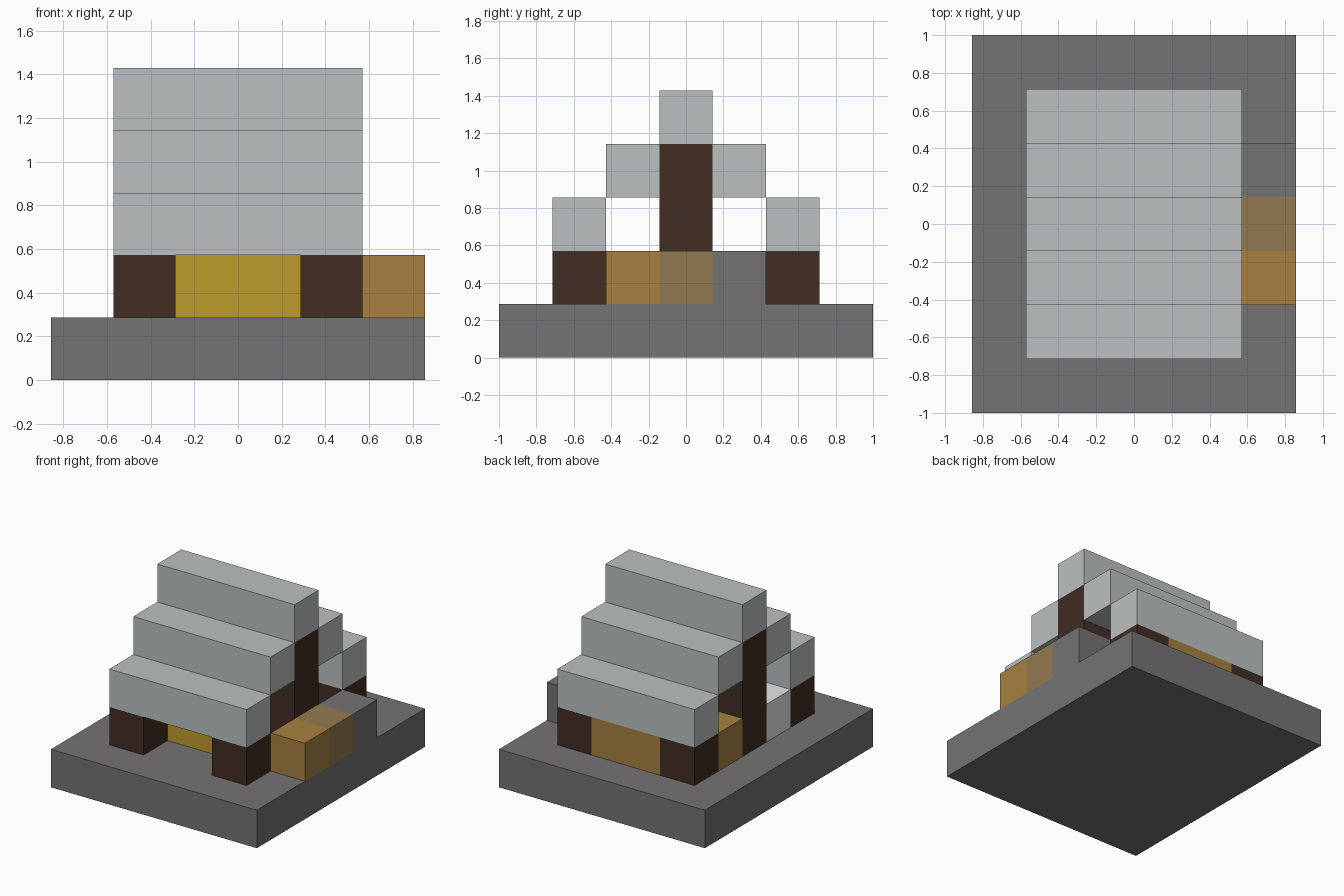
import bpy
import bmesh
from mathutils import Vector

cube = bpy.data.objects.get("Cube")
if cube:
    bpy.data.objects.remove(cube, do_unlink=True)

U = 2 / 7                       # edge of one block
ORIGIN = Vector((-3, -3.5, 0))  # grid corner, in blocks


def linear(c):
    c /= 255
    return c / 12.92 if c <= 0.04045 else ((c + 0.055) / 1.055) ** 2.4


def material(name, *rgb):
    colour = (*[linear(c) for c in rgb], 1)
    m = bpy.data.materials.new(name)
    m.use_nodes = True
    m.diffuse_color = colour
    bsdf = m.node_tree.nodes["Principled BSDF"]
    bsdf.inputs["Base Color"].default_value = colour
    bsdf.inputs["Roughness"].default_value = 0.9
    return m


stone = material("dark stone", 117, 115, 116)
roof = material("pale roof", 188, 192, 192)
log = material("dark timber", 66, 45, 36)
plank = material("orange plank", 168, 128, 65)
tan = material("dull tan", 146, 122, 80)
straw = material("yellow straw", 190, 155, 44)
white = material("off white", 240, 243, 243)


def block(name, mat, cell, size=(1, 1, 1)):
    """Box whose low corner is a grid cell and whose size is in blocks."""
    bm = bmesh.new()
    bmesh.ops.create_cube(bm, size=1)
    size = Vector(size)
    centre = ORIGIN + Vector(cell) + size / 2
    for v in bm.verts:
        v.co = (v.co * size + centre) * U
    mesh = bpy.data.meshes.new(name)
    bm.to_mesh(mesh)
    bm.free()
    mesh.materials.append(mat)
    obj = bpy.data.objects.new(name, mesh)
    bpy.context.collection.objects.link(obj)


# Ground slab
block("base_slab", stone, (0, 0, 0), (6, 7, 1))

# Corner posts and tall gable posts
for side, x in (("right", 1), ("left", 4)):
    block(f"front_{side}_post", log, (x, 1, 1))
    block(f"back_{side}_post", log, (x, 5, 1))
    block(f"{side}_gable_post", log, (x, 3, 1), (1, 1, 3))

# Stepped roof beams
for step in range(2):
    block(f"front_roof_step_{step}", roof, (1, 1 + step, 2 + step), (4, 1, 1))
    block(f"back_roof_step_{step}", roof, (1, 5 - step, 2 + step), (4, 1, 1))
block("roof_ridge", roof, (1, 3, 4), (4, 1, 1))

# Walls between the posts
block("front_recessed_wall", straw, (2, 2, 1), (2, 1, 1))
block("back_wall", plank, (2, 5, 1), (2, 1, 1))
block("side_wall_front", white, (1, 2, 1))
block("side_wall_back", plank, (1, 4, 1))

# Row of blocks along the outer side
for i, (name, mat) in enumerate((("plank", plank), ("tan", tan), ("stone", stone))):
    block(f"side_{name}_block", mat, (5, 2 + i, 1))
